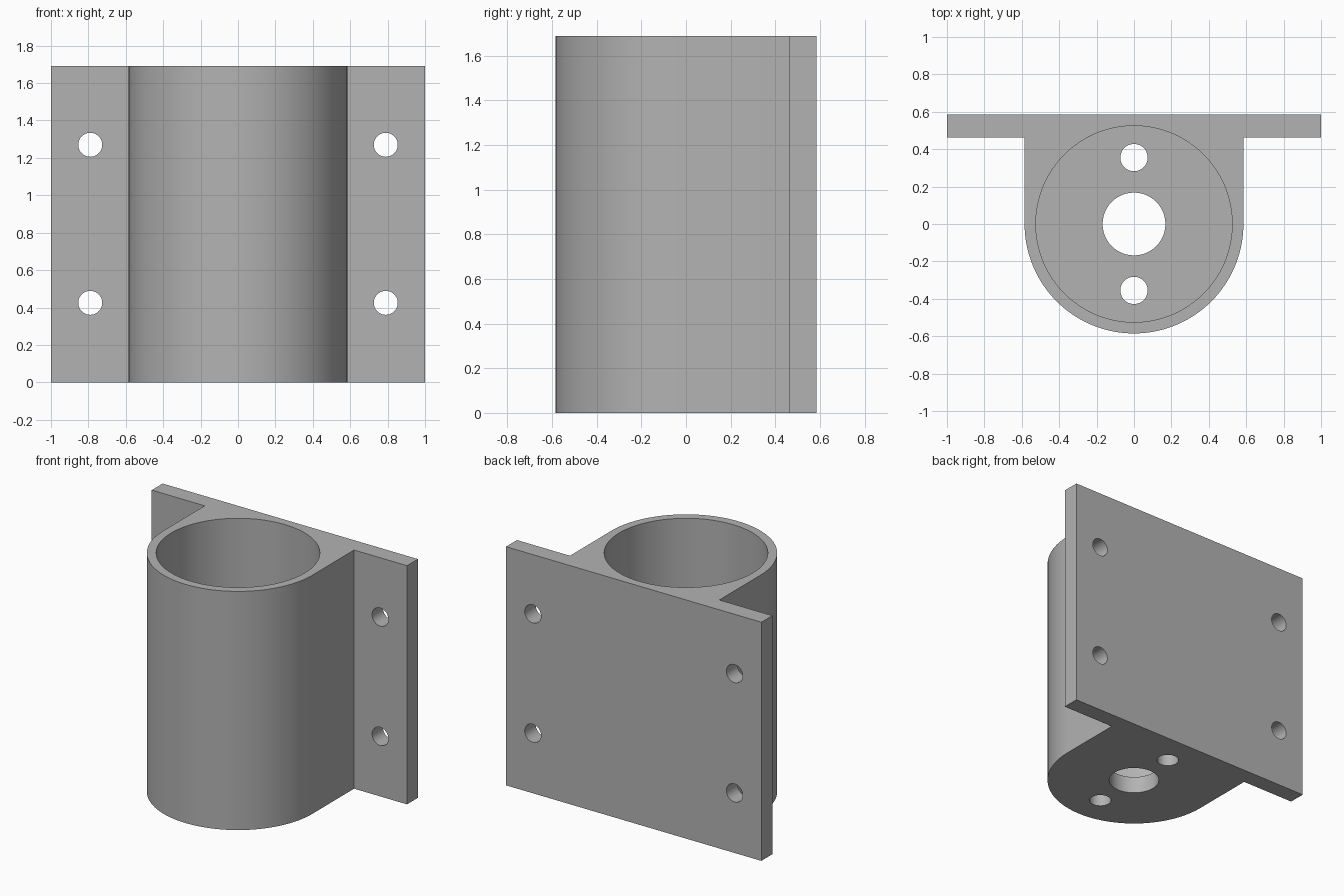
import bpy
import bmesh
import math

old = bpy.data.objects.get("Cube")
if old:
    bpy.data.objects.remove(old, do_unlink=True)

HEIGHT = 1.69
OUTER_R, BORE_R = 0.585, 0.525
PLATE_T = FLOOR_T = 0.122
BACK = OUTER_R

grey = bpy.data.materials.new("plain_grey")
grey.use_nodes = True
colour = (0.45, 0.45, 0.45, 1)
grey.diffuse_color = colour
grey.node_tree.nodes["Principled BSDF"].inputs["Base Color"].default_value = colour


def extrude_profile(name, points, height):
    """Solid with the given plan outline, standing on the ground."""
    bm = bmesh.new()
    face = bm.faces.new([bm.verts.new((x, y, 0)) for x, y in points])
    top = bmesh.ops.extrude_face_region(bm, geom=[face])
    verts = [v for v in top["geom"] if isinstance(v, bmesh.types.BMVert)]
    bmesh.ops.translate(bm, verts=verts, vec=(0, 0, height))
    bmesh.ops.recalc_face_normals(bm, faces=bm.faces)
    mesh = bpy.data.meshes.new(name)
    bm.to_mesh(mesh)
    bm.free()
    obj = bpy.data.objects.new(name, mesh)
    bpy.context.collection.objects.link(obj)
    obj.data.materials.append(grey)
    return obj


def cut_cylinder(target, radius, depth, location, along_y=False, sides=48):
    """Drill a round hole and discard the cutter."""
    bpy.ops.mesh.primitive_cylinder_add(
        vertices=sides, radius=radius, depth=depth, location=location,
        rotation=(math.pi / 2 if along_y else 0, 0, 0))
    cutter = bpy.context.object
    cutter.hide_render = True
    cutter.data.materials.append(grey)
    mod = target.modifiers.new("hole", "BOOLEAN")
    mod.operation = "DIFFERENCE"
    mod.solver = "EXACT"
    mod.object = cutter
    bpy.context.view_layer.objects.active = target
    bpy.ops.object.modifier_apply(modifier=mod.name)
    bpy.data.objects.remove(cutter, do_unlink=True)


# Plan outline: flat mounting plate with a rounded housing in front
SEGMENTS = 64
arc = [(OUTER_R * math.cos(a), OUTER_R * math.sin(a))
       for a in (math.pi + math.pi * i / SEGMENTS for i in range(SEGMENTS + 1))]
step = BACK - PLATE_T
outline = ([(-1, BACK), (-1, step), (-OUTER_R, step)] + arc +
           [(OUTER_R, step), (1, step), (1, BACK)])
bracket = extrude_profile("mounting_bracket", outline, HEIGHT)

# Deep bore, open at the top and closed by a floor
cut_cylinder(bracket, BORE_R, HEIGHT, (0, 0, FLOOR_T + HEIGHT / 2), sides=128)

# Floor holes: shaft opening and two screw holes
for y, radius in ((0, 0.168), (0.355, 0.073), (-0.355, 0.073)):
    cut_cylinder(bracket, radius, FLOOR_T * 4, (0, y, 0))

# Four screw holes through the plate wings
for x in (-0.79, 0.79):
    for z in (0.425, 1.27):
        cut_cylinder(bracket, 0.064, PLATE_T * 3, (x, BACK - PLATE_T / 2, z), along_y=True)

# Smooth the curved walls, keep the edges crisp
bpy.ops.object.select_all(action="DESELECT")
bracket.select_set(True)
bpy.context.view_layer.objects.active = bracket
bpy.ops.object.shade_smooth_by_angle(angle=math.radians(30))
